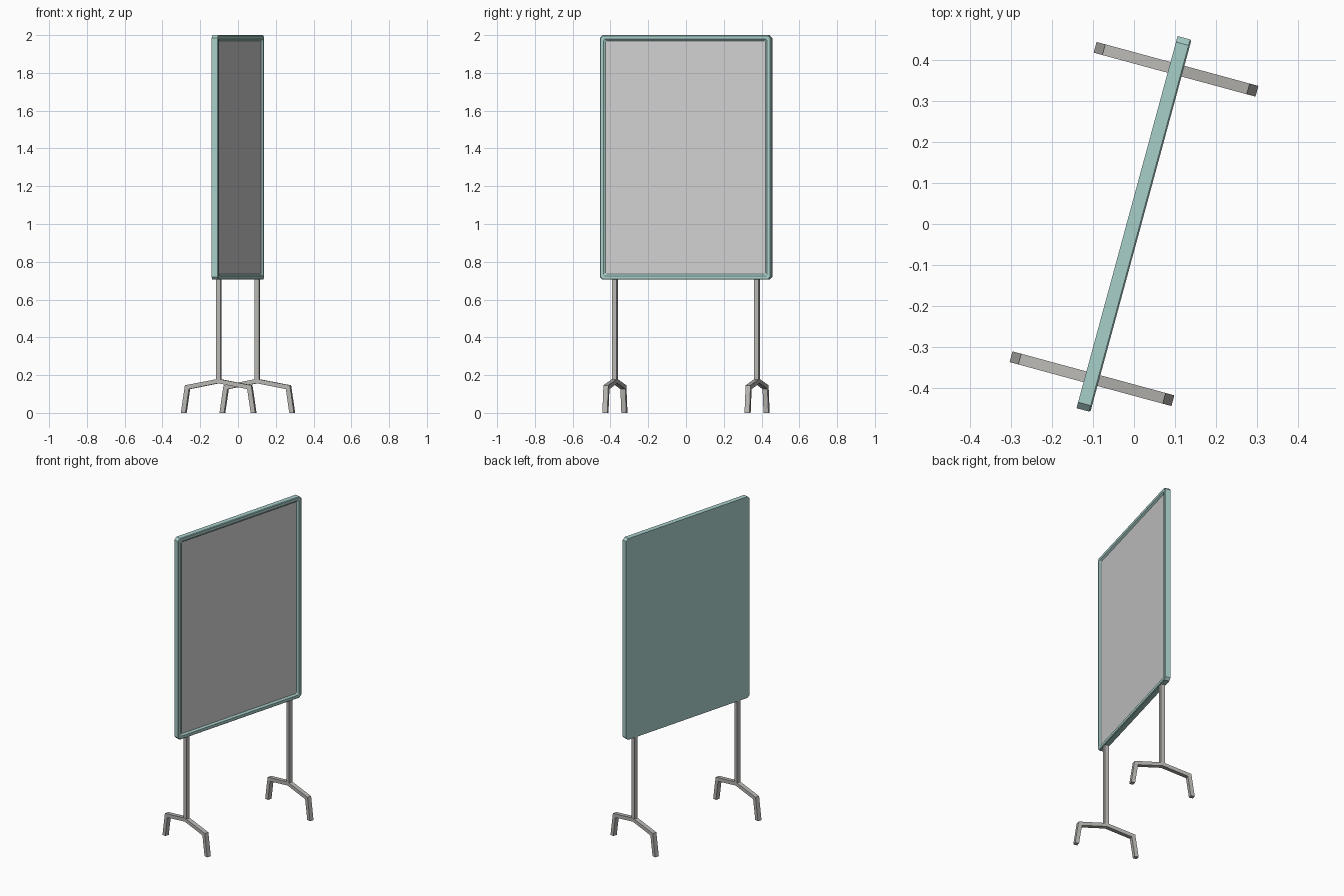
import bpy, bmesh, math
from mathutils import Matrix

if "Cube" in bpy.data.objects:
    bpy.data.objects.remove(bpy.data.objects["Cube"])

TURN = Matrix.Rotation(math.radians(-15.2), 4, 'Z')   # whole stand is turned
HALF, Z0, Z1 = 0.469, 0.705, 2.0                      # board half width, bottom, top


def material(name, rgb):
    m = bpy.data.materials.new(name)
    m.diffuse_color = (*rgb, 1)
    m.use_nodes = True
    m.node_tree.nodes["Principled BSDF"].inputs["Base Color"].default_value = m.diffuse_color
    return m


teal = material("pale teal", (0.39, 0.62, 0.59))
white = material("board grey white", (0.62, 0.63, 0.62))
metal = material("warm grey metal", (0.48, 0.47, 0.45))


def finish(name, bm, *mats):
    bmesh.ops.recalc_face_normals(bm, faces=bm.faces)
    me = bpy.data.meshes.new(name)
    bm.to_mesh(me)
    bm.free()
    for m in mats:
        me.materials.append(m)
    ob = bpy.data.objects.new(name, me)
    ob.matrix_world = TURN
    bpy.context.collection.objects.link(ob)
    return ob


def ring(bm, x, inset):
    """Rectangle with cut corners, standing in the y-z plane."""
    c = max(0.015 - 0.5 * inset, 0.005)
    y, a, b = HALF - inset, Z0 + inset, Z1 - inset
    pts = [(-y + c, a), (y - c, a), (y, a + c), (y, b - c),
           (y - c, b), (-y + c, b), (-y, b - c), (-y, a + c)]
    return [bm.verts.new((x, p, q)) for p, q in pts]


# Board: solid back, chamfered frame and sloped lip around the sunken panel
bm = bmesh.new()
rings = [ring(bm, x, i) for x, i in
         [(-0.0175, 0), (0.0140, 0), (0.0175, 0.0035), (0.0175, 0.021), (0.0085, 0.031)]]
for r, s in zip(rings, rings[1:]):
    for k in range(8):
        n = (k + 1) % 8
        bm.faces.new((r[k], r[n], s[n], s[k]))
bm.faces.new(rings[0])
panel = bm.faces.new(rings[-1])
panel.material_index = 1
finish("framed_board", bm, teal, white)

# Half outline of a foot (distance from post, height), mirrored below
upper = [(0.0, 0.180), (0.182, 0.146), (0.204, 0.0)]
lower = [(0.179, 0.0), (0.160, 0.126), (0.0, 0.157)]
half = upper + lower

for side, label in ((-1, "near"), (1, "far")):
    yc = side * 0.390

    # Square post
    bm = bmesh.new()
    bmesh.ops.create_cube(bm, size=1, matrix=Matrix.Translation((0, yc, 0.44))
                          @ Matrix.Diagonal((0.025, 0.025, 0.55, 1)))
    finish(label + "_post", bm, metal)

    # Two-legged foot of bent bar
    bm = bmesh.new()
    for sx in (1, -1):
        a = [bm.verts.new((sx * u, yc - 0.0135, z)) for u, z in half]
        b = [bm.verts.new((sx * u, yc + 0.0135, z)) for u, z in half]
        for v in (a, b):
            bm.faces.new((v[0], v[1], v[4], v[5]))
            bm.faces.new((v[1], v[2], v[3], v[4]))
        for k in range(5):
            bm.faces.new((a[k], a[k + 1], b[k + 1], b[k]))
    bmesh.ops.remove_doubles(bm, verts=bm.verts, dist=1e-5)
    finish(label + "_foot", bm, metal)
